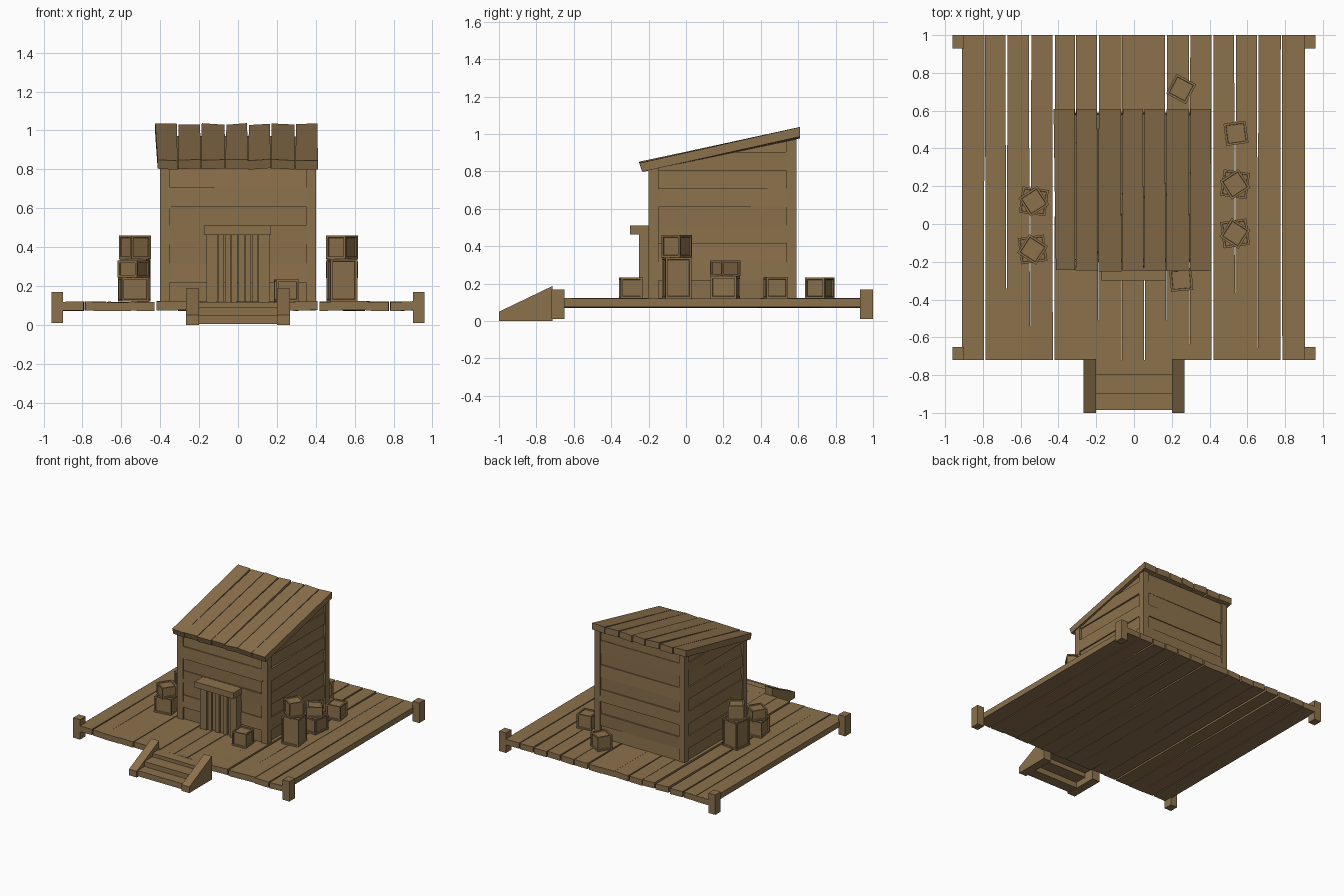
import bpy, bmesh, math, random
from mathutils import Vector, Matrix

if "Cube" in bpy.data.objects:
    bpy.data.objects.remove(bpy.data.objects["Cube"])

random.seed(7)
wood = bpy.data.materials.new("brown wood")
wood.diffuse_color = (0.262, 0.165, 0.073, 1)
wood.use_nodes = True
wood.node_tree.nodes["Principled BSDF"].inputs["Base Color"].default_value = wood.diffuse_color
SLOPE = 0.21


def jit(a):
    return random.uniform(-a, a)


def under_roof(y):
    return 0.807 + SLOPE * (y + 0.2)


def block(bm, fn):
    """Six-sided block; fn gives the corner for i, j, k in 0/1."""
    v = {(i, j, k): bm.verts.new(fn(i, j, k))
         for i in (0, 1) for j in (0, 1) for k in (0, 1)}
    for q in (((0, 0, 0), (0, 1, 0), (1, 1, 0), (1, 0, 0)),
              ((0, 0, 1), (1, 0, 1), (1, 1, 1), (0, 1, 1)),
              ((0, 0, 0), (1, 0, 0), (1, 0, 1), (0, 0, 1)),
              ((0, 1, 0), (0, 1, 1), (1, 1, 1), (1, 1, 0)),
              ((0, 0, 0), (0, 0, 1), (0, 1, 1), (0, 1, 0)),
              ((1, 0, 0), (1, 1, 0), (1, 1, 1), (1, 0, 1))):
        bm.faces.new([v[c] for c in q])


def box(bm, x, y, z):
    block(bm, lambda i, j, k: (x[i], y[j], z[k]))


def finish(name, bm, clip=False):
    if clip:  # trim to the roof line
        r = bmesh.ops.bisect_plane(bm, geom=bm.verts[:] + bm.edges[:] + bm.faces[:],
                                   plane_co=(0, -0.2, under_roof(-0.2)),
                                   plane_no=(0, -SLOPE, 1), clear_outer=True)
        cut = [e for e in r["geom_cut"] if isinstance(e, bmesh.types.BMEdge)]
        bmesh.ops.holes_fill(bm, edges=cut)
    bmesh.ops.recalc_face_normals(bm, faces=bm.faces[:])
    me = bpy.data.meshes.new(name)
    bm.to_mesh(me)
    bm.free()
    me.materials.append(wood)
    ob = bpy.data.objects.new(name, me)
    bpy.context.collection.objects.link(ob)
    return ob


# deck planks: seam position, gap at front, gap at back
seams = [(-0.91, 0, 0), (-0.79, .010, .002), (-0.675, 0, .012), (-0.55, 0, .014),
         (-0.425, .010, .012), (-0.31, 0, .006), (-0.19, 0, .012), (-0.065, .002, .004),
         (0.055, .006, 0), (0.17, 0, .012), (0.295, 0, .006), (0.415, .010, .012),
         (0.535, 0, .010), (0.655, 0, .008), (0.78, .010, .006), (0.905, 0, 0)]
bm = bmesh.new()
for a, b in zip(seams, seams[1:]):
    dz = [[jit(.004), jit(.004)], [jit(.004), jit(.004)]]
    block(bm, lambda i, j, k: ((b[0] - b[1 + j] / 2) if i else (a[0] + a[1 + j] / 2),
                               (-0.72, 1.0)[j], (0.074, 0.12)[k] + dz[i][j]))
finish("deck_planks", bm)

# deck corner posts
bm = bmesh.new()
for s in (-1, 1):
    for y in ((-0.72, -0.65), (0.93, 1.0)):
        box(bm, sorted((s * 0.90, s * 0.96)), y, (0.01, 0.17))
finish("deck_corner_posts", bm)

# stairs: sloped side boards and three steps
bm = bmesh.new()
for s in (-1, 1):
    xs = sorted((s * 0.20, s * 0.268))
    block(bm, lambda i, j, k: (xs[i], (-1.0, -0.715)[j], k * (0.05, 0.187)[j]))
finish("stair_sides", bm)
bm = bmesh.new()
for y0, y1, z0, z1 in ((-0.985, -0.90, 0.005, 0.05), (-0.90, -0.80, 0.05, 0.09),
                       (-0.80, -0.72, 0.085, 0.118)):
    box(bm, (-0.2, 0.2), (y0, y1), (z0, z1))
finish("stair_steps", bm)

# hut core, corner posts and uneven wall boards
bm = bmesh.new()
box(bm, (-0.375, 0.375), (-0.175, 0.565), (0.11, 1.1))
finish("hut_core", bm, True)
for s in (-1, 1):
    for tag, y in (("front", (-0.2, -0.148)), ("back", (0.535, 0.59))):
        bm = bmesh.new()
        box(bm, sorted((s * 0.35, s * 0.402)), y, (0.11, 1.1))
        finish(f"hut_{tag}_corner_post", bm, True)


def boards(name, axis, face, side, span, top):
    bm = bmesh.new()
    z = 0.12
    n = 0
    while z < top:
        h = 0.098
        # boards alternate in and out and run slightly out of true
        off = [(0.003 if n % 2 else 0.012) + jit(0.005) for _ in range(4)]

        def pt(i, j, k):
            d = face - side * ((0.05) if j == 0 else off[i + 2 * k])
            p = (span[i], d) if axis == 0 else (d, span[i])
            return (*p, z + k * h)
        block(bm, pt)
        z += h
        n += 1
    finish(name, bm, True)


boards("front_wall_boards", 0, -0.2, -1, (-0.36, 0.36), 0.80)
boards("back_wall_boards", 0, 0.59, 1, (-0.36, 0.36), 0.98)
boards("left_wall_boards", 1, -0.4, -1, (-0.155, 0.54), 0.97)
boards("right_wall_boards", 1, 0.4, 1, (-0.155, 0.54), 0.97)

# roof planks
rs = [-0.43, -0.31, -0.19, -0.065, 0.052, 0.168, 0.295, 0.412]
bm = bmesh.new()
for n, (a, b) in enumerate(zip(rs, rs[1:])):
    gap = (random.uniform(0, .004), random.uniform(.004, .012))
    lift = [[jit(.005), jit(.005)], [jit(.005), jit(.005)]]
    yj = jit(.004)

    def rp(i, j, k):
        x = b - gap[j] / 2 if i else a + gap[j] / 2
        if n == 0 and i == 0 and j == 0:
            x += 0.015
        y, z = (((-0.232, 0.802), (-0.248, 0.848)), ((0.61, 0.982), (0.609, 1.033)))[j][k]
        return (x, y + yj * (1 - j), z + lift[i][j])
    block(bm, rp)
finish("roof_planks", bm)

# door: frame posts, slats and lintel
bm = bmesh.new()
for s in (-1, 1):
    box(bm, sorted((s * 0.105, s * 0.163)), (-0.25, -0.18), (0.115, 0.465))
finish("door_frame", bm)
bm = bmesh.new()
for n in range(6):
    x = -0.105 + n * 0.035
    box(bm, (x + .002, x + .033), (-0.236 + (n % 2) * 0.01, -0.18), (0.115, 0.465))
finish("door_slats", bm)
bm = bmesh.new()
box(bm, (-0.175, 0.17), (-0.30, -0.18), (0.462, 0.51))
finish("door_lintel", bm)


# crates with recessed panels
def crate(x, y, z, w, h, deg):
    bm = bmesh.new()
    box(bm, (-w / 2, w / 2), (-w / 2, w / 2), (0, h))
    bmesh.ops.recalc_face_normals(bm, faces=bm.faces[:])
    bmesh.ops.inset_individual(bm, faces=bm.faces[:], thickness=0.016)
    panels = [f for f in bm.faces if all(len(e.link_faces) == 2 for e in f.edges)
              and abs(f.calc_center_median().x) + abs(f.calc_center_median().y) < w / 2 + 1e-4]
    cores = [f for f in panels if all(min(abs(abs(v.co.x) - w / 2), 1) < 1e-5
             or abs(v.co.x) < w / 2 - 0.01 for v in f.verts)
             and sum(len([e for e in v.link_edges]) for v in f.verts) == 12]
    # panel corners touch only three edges; frame corners touch six
    bmesh.ops.inset_individual(bm, faces=cores, thickness=0.002, depth=-0.008)
    bmesh.ops.transform(bm, verts=bm.verts[:], matrix=Matrix.Translation((x, y, z))
                        @ Matrix.Rotation(math.radians(deg), 4, 'Z'))
    finish("crate", bm)


for x, y, z, w, h, deg in (
        (-0.53, 0.12, 0.12, 0.14, 0.22, -8), (-0.53, 0.12, 0.34, 0.118, 0.12, 33),
        (-0.537, -0.135, 0.12, 0.14, 0.125, 8), (-0.537, -0.135, 0.245, 0.118, 0.085, -33),
        (0.535, -0.05, 0.12, 0.14, 0.22, 8), (0.535, -0.05, 0.34, 0.118, 0.12, -33),
        (0.535, 0.21, 0.12, 0.14, 0.12, -8), (0.535, 0.21, 0.24, 0.118, 0.085, 33),
        (0.54, 0.48, 0.12, 0.118, 0.115, 8), (0.25, 0.715, 0.12, 0.118, 0.113, -28),
        (0.25, -0.295, 0.12, 0.118, 0.113, 5)):
    crate(x, y, z, w, h, deg)
